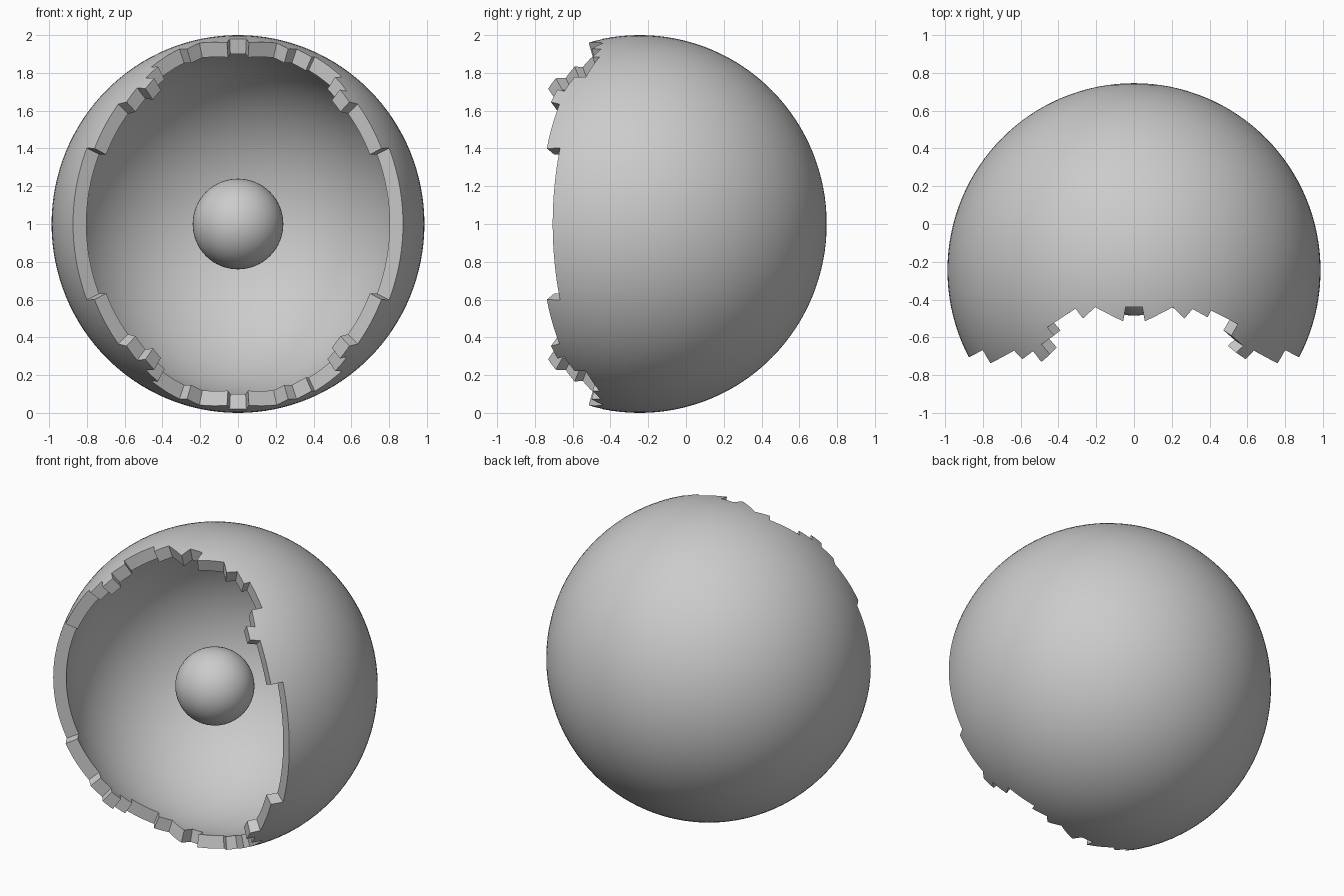
import bpy, bmesh, math
from mathutils import Matrix, Vector

old = bpy.data.objects.get("Cube")
if old:
    bpy.data.objects.remove(old, do_unlink=True)

CENTRE = Vector((0, -0.245, 1))
RADII = Vector((0.987, 0.99, 1.0))
INNER = 0.919          # inner wall relative to outer wall
BASE = -1.3            # depth of the cutter base in front of the centre

grey = bpy.data.materials.new("light grey")
grey.use_nodes = True
colour = (0.6, 0.6, 0.6, 1)
grey.diffuse_color = colour
grey.node_tree.nodes["Principled BSDF"].inputs["Base Color"].default_value = colour


def make_object(name, bm):
    mesh = bpy.data.meshes.new(name)
    bm.to_mesh(mesh)
    bm.free()
    mesh.materials.append(grey)
    obj = bpy.data.objects.new(name, mesh)
    obj.location = CENTRE
    bpy.context.collection.objects.link(obj)
    return obj


def add_ball(bm, radii, segments, inside_out=False):
    turn = Matrix.Rotation(math.pi / 2, 4, 'X')
    new = bmesh.ops.create_uvsphere(bm, u_segments=segments, v_segments=segments // 2,
                                    radius=1, matrix=Matrix.Diagonal(radii).to_4x4() @ turn)
    if inside_out:
        faces = {f for v in new["verts"] for f in v.link_faces}
        bmesh.ops.reverse_faces(bm, faces=list(faces))


def smooth(obj):
    bpy.ops.object.select_all(action='DESELECT')
    obj.select_set(True)
    bpy.context.view_layer.objects.active = obj
    bpy.ops.object.shade_smooth_by_angle(angle=math.radians(30))


# Hollow shell: outer ball with an inside-out inner ball
bm = bmesh.new()
add_ball(bm, RADII, 128)
add_ball(bm, RADII * INNER, 128, inside_out=True)
shell = make_object("hollow_shell", bm)

# Jagged opening, upper half from left to right as (x, depth) on the surface
rim = [(.80, -.422), (.76, -.492), (.634, -.425), (.59, -.47), (.54, -.435),
       (.578, -.40), (.515, -.345), (.55, -.285), (.407, -.212), (.39, -.249),
       (.31, -.205), (.266, -.255), (.205, -.195), (.058, -.27), (.044, -.195),
       (-.044, -.195), (-.058, -.27), (-.205, -.195), (-.27, -.255), (-.31, -.203),
       (-.46, -.302), (-.423, -.345), (-.49, -.392), (-.444, -.445), (-.49, -.485),
       (-.534, -.428), (-.59, -.47), (-.634, -.425), (-.76, -.492), (-.80, -.422)]
upper = []
for x, y in rim:
    z = RADII.z * math.sqrt(1 - (x / RADII.x) ** 2 - (y / RADII.y) ** 2)
    upper.append(Vector((x, y, z)) * (BASE / y))
lower = [Vector((p.x, p.y, -p.z)) for p in reversed(upper)]

# Pyramid cutter from the centre through the rim, so the rim walls run radially
bm = bmesh.new()
tip = bm.verts.new((0, 0, 0))
ring = [bm.verts.new(p) for p in upper + lower]
bm.faces.new(ring)
for a, b in zip(ring, ring[1:] + ring[:1]):
    bm.faces.new((tip, b, a))
bmesh.ops.recalc_face_normals(bm, faces=bm.faces)
cutter = make_object("opening_cutter", bm)
cutter.hide_render = True

cut = shell.modifiers.new("opening", 'BOOLEAN')
cut.operation = 'DIFFERENCE'
cut.solver = 'EXACT'
cut.object = cutter
bpy.context.view_layer.objects.active = shell
bpy.ops.object.modifier_apply(modifier=cut.name)
bpy.data.objects.remove(cutter, do_unlink=True)
smooth(shell)

# Core ball floating at the centre
bm = bmesh.new()
add_ball(bm, Vector((0.24, 0.24, 0.24)), 64)
smooth(make_object("core_ball", bm))
